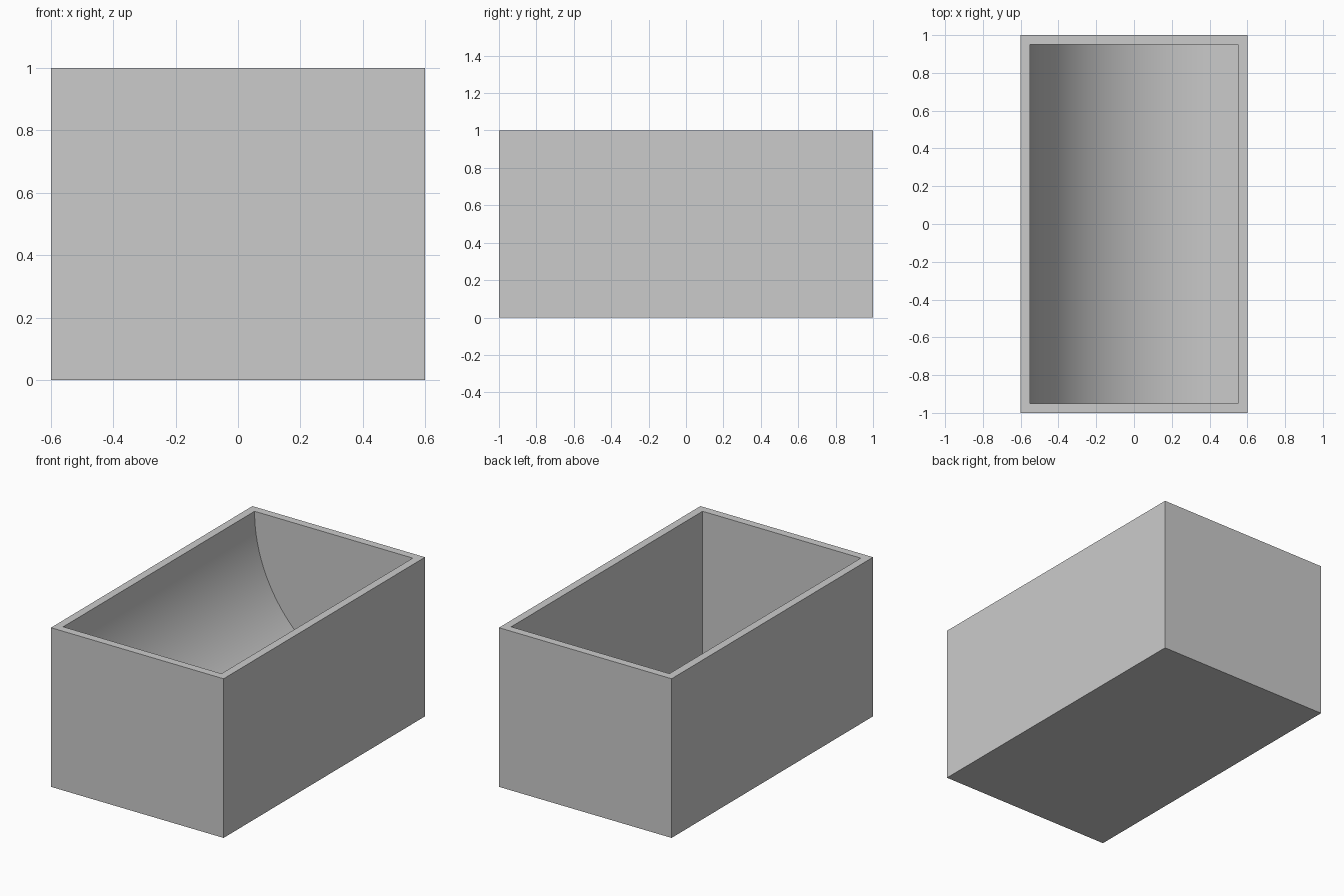
import bpy
import bmesh
from math import cos, sin, pi, radians

default = bpy.data.objects.get("Cube")
if default:
    bpy.data.objects.remove(default, do_unlink=True)

WIDTH, LENGTH, HEIGHT, WALL = 1.2, 2.0, 1.0, 0.05
SEGMENTS = 48

grey = bpy.data.materials.new("light_grey")
grey.use_nodes = True
colour = (0.6, 0.6, 0.6, 1)
grey.diffuse_color = colour
grey.node_tree.nodes["Principled BSDF"].inputs["Base Color"].default_value = colour


def extrude_profile(name, profile, half_length):
    """Prism along y from a closed list of (x, z) points."""
    bm = bmesh.new()
    face = bm.faces.new([bm.verts.new((x, -half_length, z)) for x, z in profile])
    ext = bmesh.ops.extrude_face_region(bm, geom=[face])
    moved = [v for v in ext["geom"] if isinstance(v, bmesh.types.BMVert)]
    bmesh.ops.translate(bm, verts=moved, vec=(0, 2 * half_length, 0))
    bmesh.ops.recalc_face_normals(bm, faces=bm.faces)
    mesh = bpy.data.meshes.new(name)
    bm.to_mesh(mesh)
    bm.free()
    mesh.materials.append(grey)
    obj = bpy.data.objects.new(name, mesh)
    bpy.context.collection.objects.link(obj)
    return obj


# Outer block
hx = WIDTH / 2
bin_body = extrude_profile(
    "scoop_bin", [(-hx, 0), (hx, 0), (hx, HEIGHT), (-hx, HEIGHT)], LENGTH / 2)

# Cavity: quarter-round scoop on one long side, straight wall on the other
ix = hx - WALL
radius = HEIGHT - WALL
arc = [(-ix + radius * (1 - cos(a)), HEIGHT - radius * sin(a))
       for a in (pi / 2 * i / SEGMENTS for i in range(SEGMENTS + 1))]
top = HEIGHT + WALL
cavity = extrude_profile(
    "cavity_cutter", [(-ix, top)] + arc + [(ix, WALL), (ix, top)], LENGTH / 2 - WALL)
cavity.hide_render = True

# Hollow out the block, then drop the cutter
cut = bin_body.modifiers.new("hollow", "BOOLEAN")
cut.operation = "DIFFERENCE"
cut.solver = "EXACT"
cut.object = cavity
bpy.ops.object.select_all(action="DESELECT")
bin_body.select_set(True)
bpy.context.view_layer.objects.active = bin_body
bpy.ops.object.modifier_apply(modifier=cut.name)
bpy.data.objects.remove(cavity, do_unlink=True)
bpy.ops.object.shade_smooth_by_angle(angle=radians(30))
